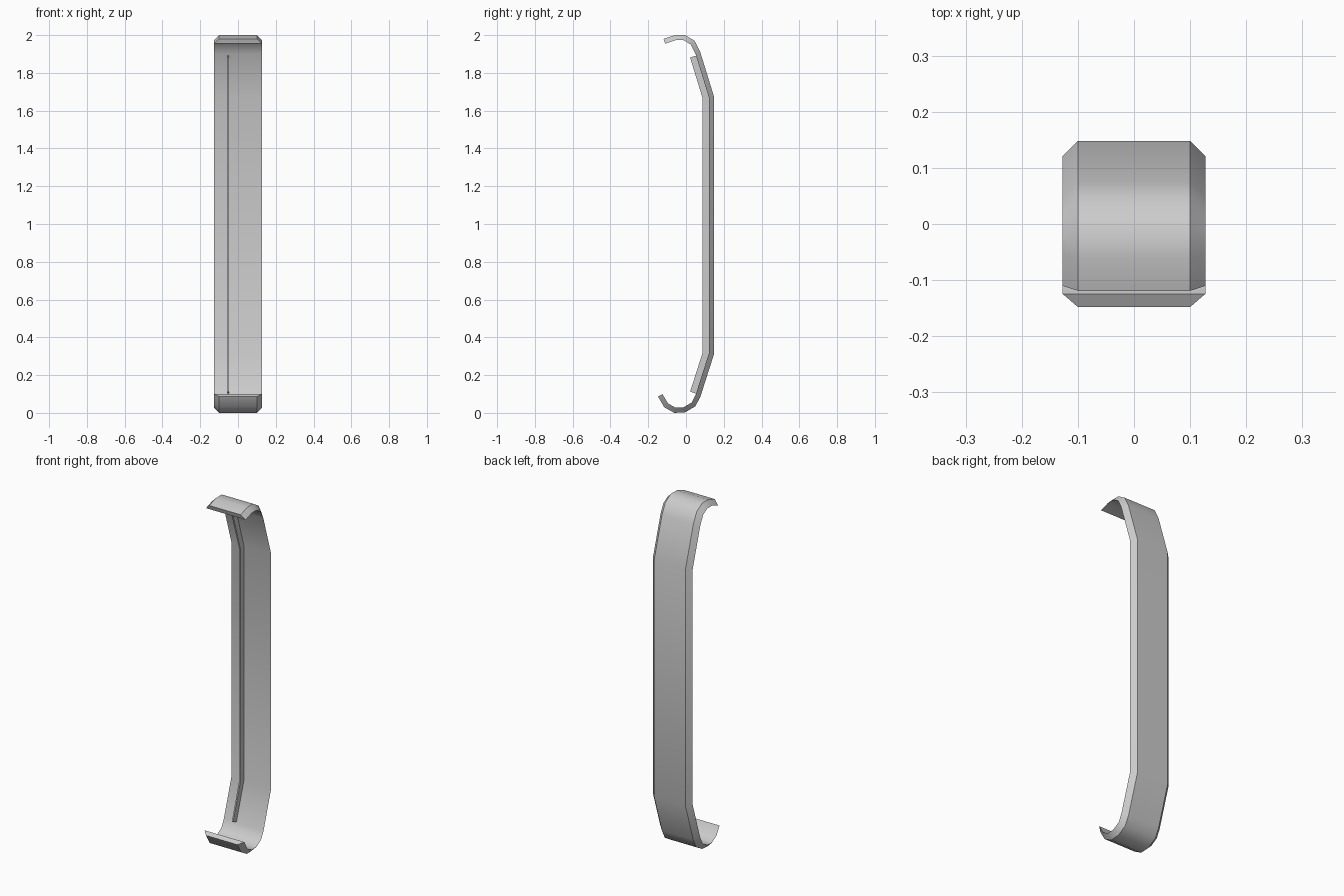
import bpy, bmesh
from mathutils import Vector

if "Cube" in bpy.data.objects:
    bpy.data.objects.remove(bpy.data.objects["Cube"])


def offset(path, d):
    """Mitred offset of a (y, z) path toward its left side."""
    pts = [Vector(p) for p in path]
    norms = []
    for a, b in zip(pts, pts[1:]):
        t = (b - a).normalized()
        norms.append(Vector((-t.y, t.x)))
    out = []
    for i, p in enumerate(pts):
        n0, n1 = norms[max(i - 1, 0)], norms[min(i, len(norms) - 1)]
        out.append(p + (n0 + n1) * d / (1 + n0.dot(n1)))
    return out


def sweep(name, path, section):
    """Sweep a section of (x, inward depth) points along a (y, z) path."""
    bm = bmesh.new()
    cols = []
    for x, d in section:
        cols.append([bm.verts.new((x, p.x, p.y)) for p in offset(path, d)])
    n = len(cols)
    for k in range(n):
        a, b = cols[k], cols[(k + 1) % n]
        for i in range(len(path) - 1):
            bm.faces.new((a[i], a[i + 1], b[i + 1], b[i]))
    for end in (0, -1):
        bm.faces.new([c[end] for c in cols])
    bmesh.ops.recalc_face_normals(bm, faces=bm.faces)
    me = bpy.data.meshes.new(name)
    bm.to_mesh(me)
    bm.free()
    ob = bpy.data.objects.new(name, me)
    bpy.context.collection.objects.link(ob)
    bpy.ops.object.select_all(action='DESELECT')
    ob.select_set(True)
    bpy.context.view_layer.objects.active = ob
    bpy.ops.object.shade_smooth_by_angle(angle=0.66)
    return ob


# outer line of the hooked strip, from bottom hook to top hook
strip_path = [(-0.148, 0.086), (-0.115, 0.03), (-0.062, 0.0), (-0.005, 0.003),
              (0.05, 0.035), (0.077, 0.088), (0.148, 0.31), (0.148, 1.675),
              (0.075, 1.912), (0.045, 1.97), (-0.005, 2.0), (-0.06, 2.0),
              (-0.119, 1.98)]
# trapezoid section: narrow outside, wide inside
sweep("hooked_strip", strip_path,
      [(-0.1, 0), (0.1, 0), (0.127, 0.027), (-0.127, 0.027)])

# thin rib along the inner face
rib_path = [(0.079, 0.094), (0.148, 0.31), (0.148, 1.675), (0.079, 1.899)]
sweep("inner_rib", rib_path,
      [(-0.055, 0.024), (-0.047, 0.024), (-0.047, 0.06), (-0.055, 0.06)])
